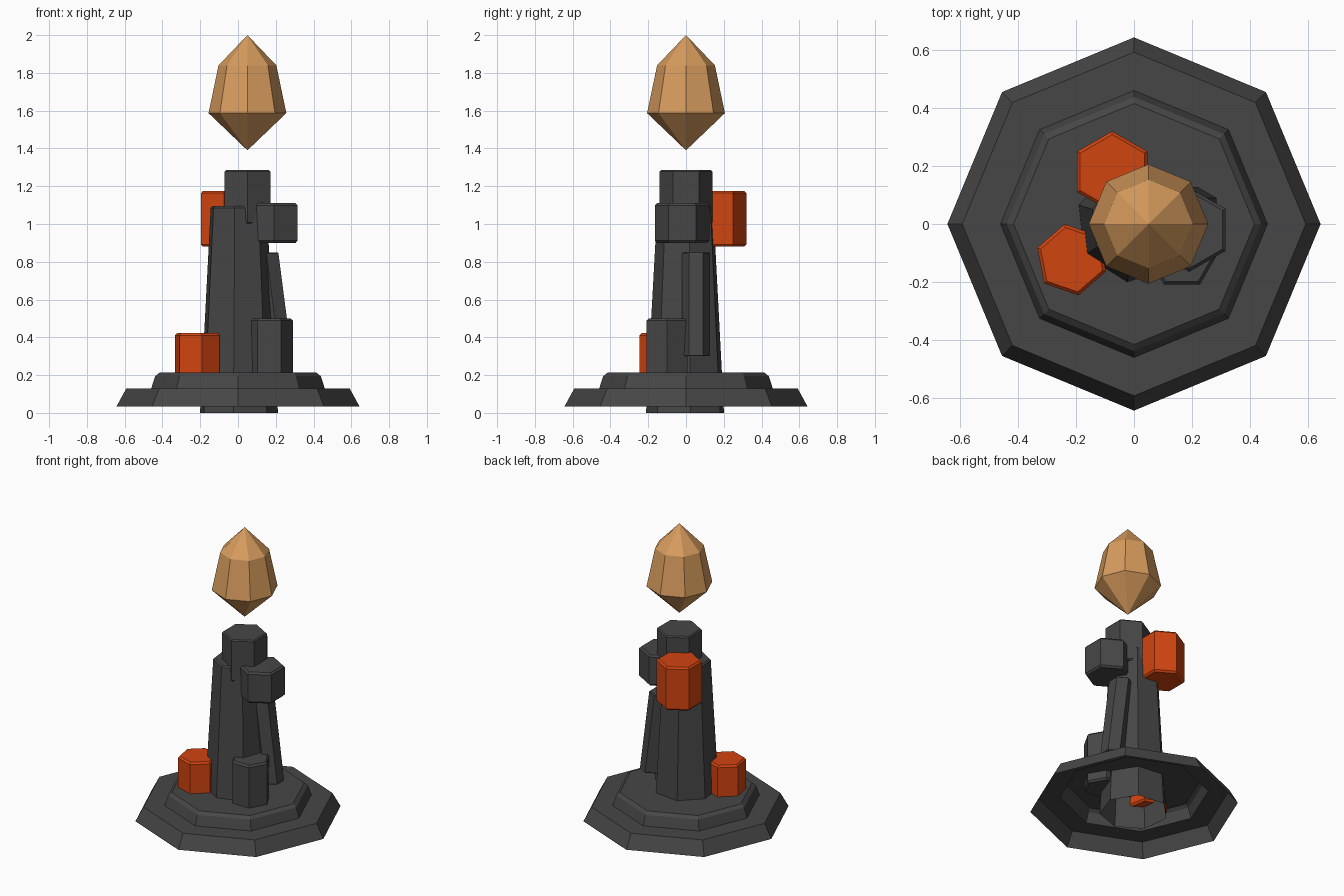
import bpy, bmesh, math

if "Cube" in bpy.data.objects:
    bpy.data.objects.remove(bpy.data.objects["Cube"])


def material(name, rgb):
    m = bpy.data.materials.new(name)
    m.diffuse_color = (*rgb, 1)
    m.use_nodes = True
    m.node_tree.nodes["Principled BSDF"].inputs["Base Color"].default_value = m.diffuse_color
    return m


stone = material("dark stone", (0.062, 0.062, 0.062))
orange = material("glowing orange", (0.64, 0.058, 0.005))
amber = material("amber", (0.68, 0.33, 0.11))


def loft(name, sides, turn, rings, mat, cap_bottom=True, cap_top=True):
    """Join polygon rings (x, y, z, radius) listed bottom to top; radius 0 is a point."""
    bm = bmesh.new()
    loops = []
    for x, y, z, r in rings:
        if r == 0:
            loops.append([bm.verts.new((x, y, z))])
        else:
            angles = [math.radians(turn) + math.tau * i / sides for i in range(sides)]
            loops.append([bm.verts.new((x + r * math.cos(a), y + r * math.sin(a), z))
                          for a in angles])
    for a, b in zip(loops, loops[1:]):
        for i in range(sides):
            j = (i + 1) % sides
            if len(a) == 1:
                bm.faces.new((a[0], b[j], b[i]))
            elif len(b) == 1:
                bm.faces.new((a[i], a[j], b[0]))
            else:
                bm.faces.new((a[i], a[j], b[j], b[i]))
    if cap_bottom and len(loops[0]) > 1:
        bm.faces.new(loops[0][::-1])
    if cap_top and len(loops[-1]) > 1:
        bm.faces.new(loops[-1])
    me = bpy.data.meshes.new(name)
    bm.to_mesh(me)
    bm.free()
    me.materials.append(mat)
    ob = bpy.data.objects.new(name, me)
    bpy.context.collection.objects.link(ob)
    return ob


def hex_block(name, x, y, r, z0, z1, turn, mat, lean=0.0, b=0.012):
    """Six-sided crystal block with chamfered ends; lean shifts the top along x."""
    loft(name, 6, turn, [
        (x, y, z0, r - b), (x, y, z0 + b, r),
        (x + lean, y, z1 - b, r), (x + lean, y, z1, r - b)], mat)


# Hollow two-step octagonal base
loft("stepped_base", 8, 0, [
    (0, 0, 0.035, 0.643), (0, 0, 0.128, 0.592), (0, 0, 0.128, 0.46),
    (0, 0, 0.195, 0.438), (0, 0, 0.213, 0.415)], stone, cap_bottom=False)

# Tapered column, open underneath
loft("column", 7, 6.4, [
    (0, 0, 0, 0.213), (0, 0, 1.085, 0.153), (0, 0, 1.095, 0.143)],
    stone, cap_bottom=False)

# Stone blocks around the column
hex_block("crown_block", 0.05, 0, 0.14, 1.0, 1.285, 30, stone, b=0.008)
hex_block("upper_side_block", 0.19, -0.02, 0.145, 0.90, 1.11, 30, stone)
hex_block("lower_side_block", 0.165, -0.10, 0.125, 0.15, 0.50, 0, stone)
hex_block("leaning_side_block", 0.22, 0.053, 0.074, 0.30, 0.85, 30, stone,
          lean=-0.07, b=0.005)

# Orange blocks
hex_block("upper_orange_block", -0.075, 0.18, 0.14, 0.88, 1.175, 30, orange)
hex_block("lower_orange_block", -0.215, -0.123, 0.125, 0.15, 0.423, 41, orange)

# Floating gem
loft("floating_gem", 8, 0, [
    (0.05, 0, 1.39, 0), (0.05, 0, 1.587, 0.206),
    (0.05, 0, 1.84, 0.153), (0.05, 0, 2.0, 0)], amber)
